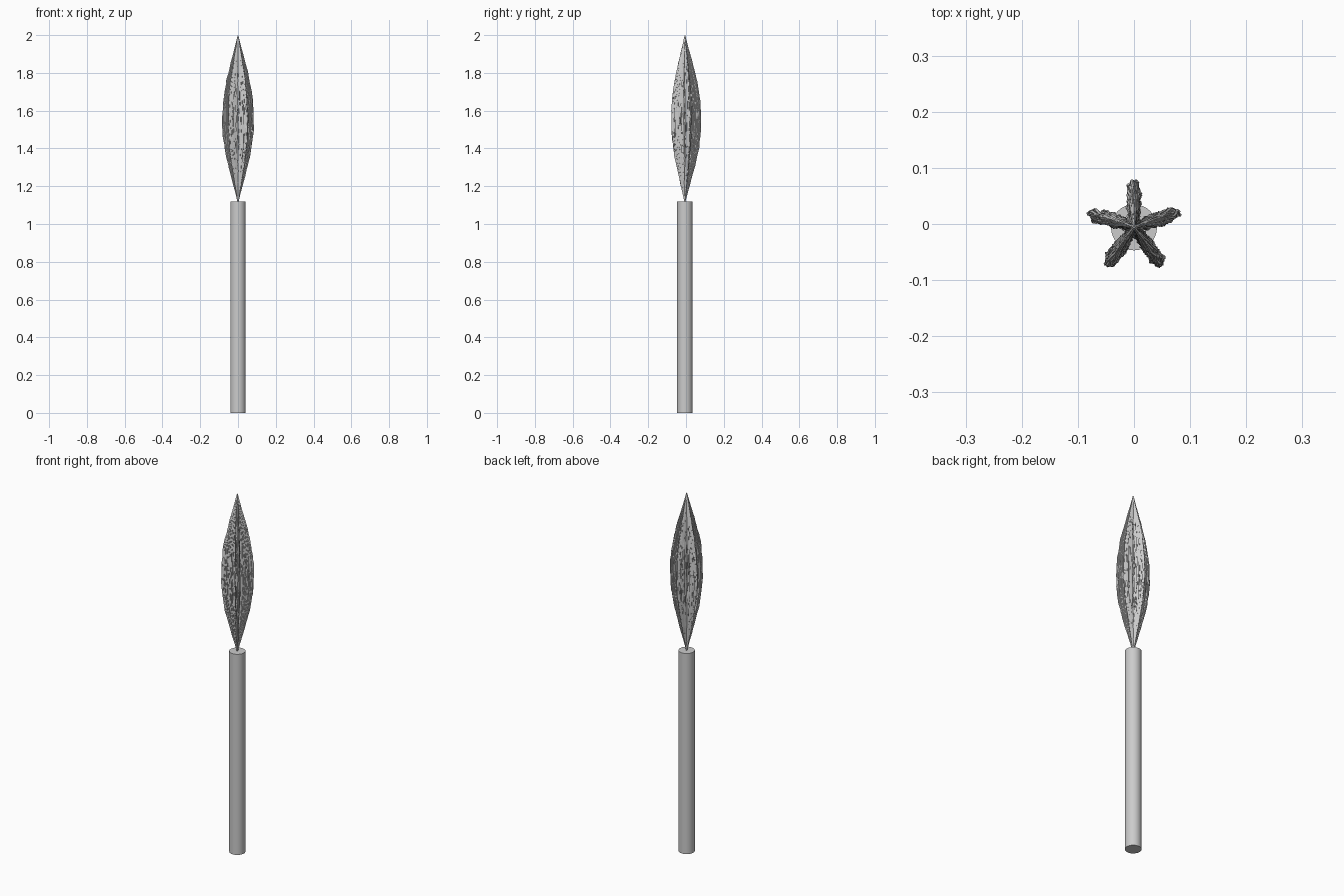
import bpy
import math
import random

random.seed(4)
cube = bpy.data.objects.get("Cube")
if cube:
    bpy.data.objects.remove(cube, do_unlink=True)

AXIS_Y = -0.006
HANDLE_TOP = 1.12
TIP = 1.997
STEPS = 18
STRANDS = 100


def material(name, value):
    mat = bpy.data.materials.new(name)
    mat.use_nodes = True
    colour = (value, value, value, 1)
    mat.diffuse_color = colour
    mat.node_tree.nodes["Principled BSDF"].inputs["Base Color"].default_value = colour
    return mat


grey = material("plain grey", 0.6)

# Handle: a plain round rod
bpy.ops.mesh.primitive_cylinder_add(vertices=32, radius=0.041, depth=HANDLE_TOP,
                                    location=(0, AXIS_Y, HANDLE_TOP / 2))
handle = bpy.context.object
handle.name = "handle"
handle.data.materials.append(grey)
bpy.ops.object.shade_smooth_by_angle()


def add_strand(curve, angle, reach, side):
    """One wavering fibre from the handle to the tip, bowed outward."""
    spline = curve.splines.new("POLY")
    spline.points.add(STEPS)
    c, s = math.cos(angle), math.sin(angle)
    for i, point in enumerate(spline.points):
        t = i / STEPS
        bow = math.sin(math.pi * t) ** 1.1
        r = reach * bow + random.uniform(-1, 1) * 0.003 * bow
        w = side * bow + random.uniform(-1, 1) * 0.003 * bow
        z = HANDLE_TOP - 0.005 + (TIP - HANDLE_TOP + 0.005) * t
        z += random.uniform(-1, 1) * 0.015 * bow
        point.co = (r * c - w * s, AXIS_Y + r * s + w * c, z, 1)
        point.radius = 0.7 + 0.3 * bow


# Bristle head: five upright fins, each a dense bundle of fibres
for n in range(5):
    curve = bpy.data.curves.new(f"bristle_fin_{n + 1}", "CURVE")
    curve.dimensions = "3D"
    curve.bevel_depth = 0.0032
    curve.bevel_resolution = 0
    curve.use_fill_caps = True
    curve.materials.append(grey)
    angle = math.radians(90 + 72 * n)
    for k in range(STRANDS):
        u = (k + random.random()) / STRANDS
        half_width = 0.011 * min(1, 0.5 + u, math.sqrt(max(0, 1 - u) * 7))
        add_strand(curve, angle, 0.084 * u, random.uniform(-1, 1) * half_width)
    fin = bpy.data.objects.new(curve.name, curve)
    bpy.context.collection.objects.link(fin)
    bpy.ops.object.select_all(action="DESELECT")
    fin.select_set(True)
    bpy.context.view_layer.objects.active = fin
    bpy.ops.object.convert(target="MESH")
    bpy.ops.object.shade_flat()
